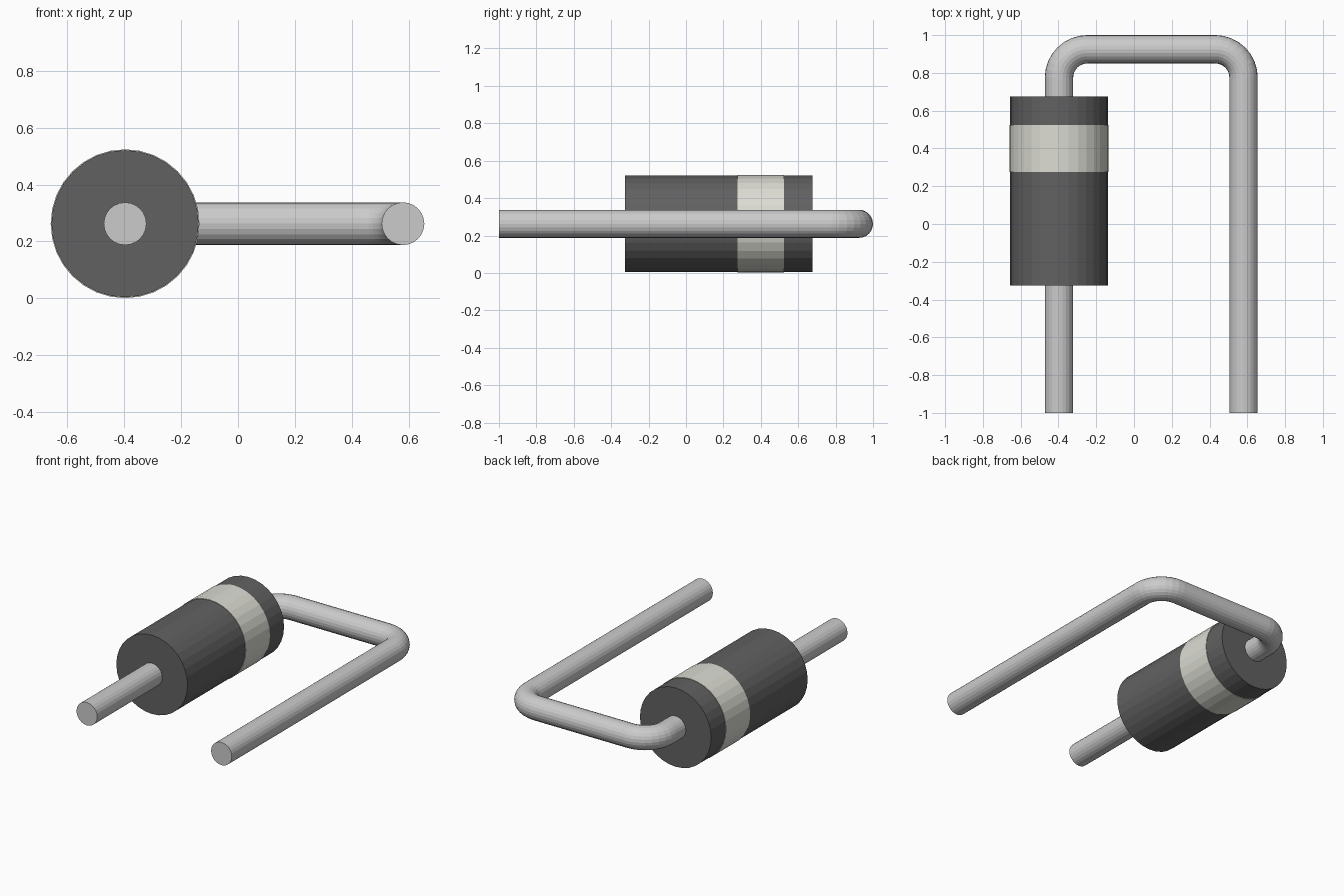
import bpy, bmesh
from math import pi, sin, cos

if "Cube" in bpy.data.objects:
    bpy.data.objects.remove(bpy.data.objects["Cube"])

XA, XB, Z = -0.397, 0.58, 0.2625      # body axis, return lead axis, axis height
WIRE_R, BEND_R, Y_TOP, Y_END = 0.075, 0.15, 0.925, -1.0
SIDES = 32


def material(name, color):
    m = bpy.data.materials.new(name)
    m.diffuse_color = (*color, 1)
    m.use_nodes = True
    m.node_tree.nodes["Principled BSDF"].inputs["Base Color"].default_value = m.diffuse_color
    return m


def lathe(name, profile, mat):
    """Revolve (radius, y) points around the body axis; a radius of 0 closes the end."""
    bm = bmesh.new()
    verts = [bm.verts.new((r, y, 0)) for r, y in profile]
    edges = [bm.edges.new(pair) for pair in zip(verts, verts[1:])]
    bmesh.ops.spin(bm, geom=verts + edges, cent=(0, 0, 0), axis=(0, 1, 0),
                   angle=2 * pi, steps=SIDES)
    bmesh.ops.remove_doubles(bm, verts=bm.verts, dist=1e-4)
    bmesh.ops.recalc_face_normals(bm, faces=bm.faces)
    mesh = bpy.data.meshes.new(name)
    bm.to_mesh(mesh)
    bm.free()
    ob = bpy.data.objects.new(name, mesh)
    ob.location = (XA, 0, Z)
    bpy.context.collection.objects.link(ob)
    mesh.materials.append(mat)
    return ob


def arc(cx, cy, a0, a1, steps=8):
    angles = [a0 + (a1 - a0) * i / steps for i in range(steps + 1)]
    return [(cx + BEND_R * cos(a), cy + BEND_R * sin(a)) for a in angles]


dark = material("dark_casing", (0.12, 0.12, 0.12))
pale = material("pale_band", (0.72, 0.72, 0.66))
metal = material("lead_metal", (0.64, 0.64, 0.61))

# Cylindrical casing and the marking band wrapped around it
lathe("body", [(0, -0.325), (0.2585, -0.325), (0.2585, 0.675), (0, 0.675)], dark)
lathe("marking_band", [(0.2585, 0.275), (0.2615, 0.275),
                       (0.2615, 0.525), (0.2585, 0.525)], pale)

# Bent wire lead: through the body, over two rounded corners and back
yc = Y_TOP - BEND_R
path = ([(XA, Y_END)] + arc(XA + BEND_R, yc, pi, pi / 2)
        + arc(XB - BEND_R, yc, pi / 2, 0) + [(XB, Y_END)])
curve = bpy.data.curves.new("wire_lead", 'CURVE')
curve.dimensions = '3D'
curve.bevel_depth = WIRE_R
curve.bevel_resolution = 10
curve.use_fill_caps = True
spline = curve.splines.new('POLY')
spline.points.add(len(path) - 1)
for p, (x, y) in zip(spline.points, path):
    p.co = (x, y, Z, 1)
wire = bpy.data.objects.new("wire_lead", curve)
bpy.context.collection.objects.link(wire)
curve.materials.append(metal)

# Turn the lead into a faceted mesh
bpy.context.view_layer.objects.active = wire
wire.select_set(True)
bpy.ops.object.convert(target='MESH')
bpy.ops.object.shade_flat()
